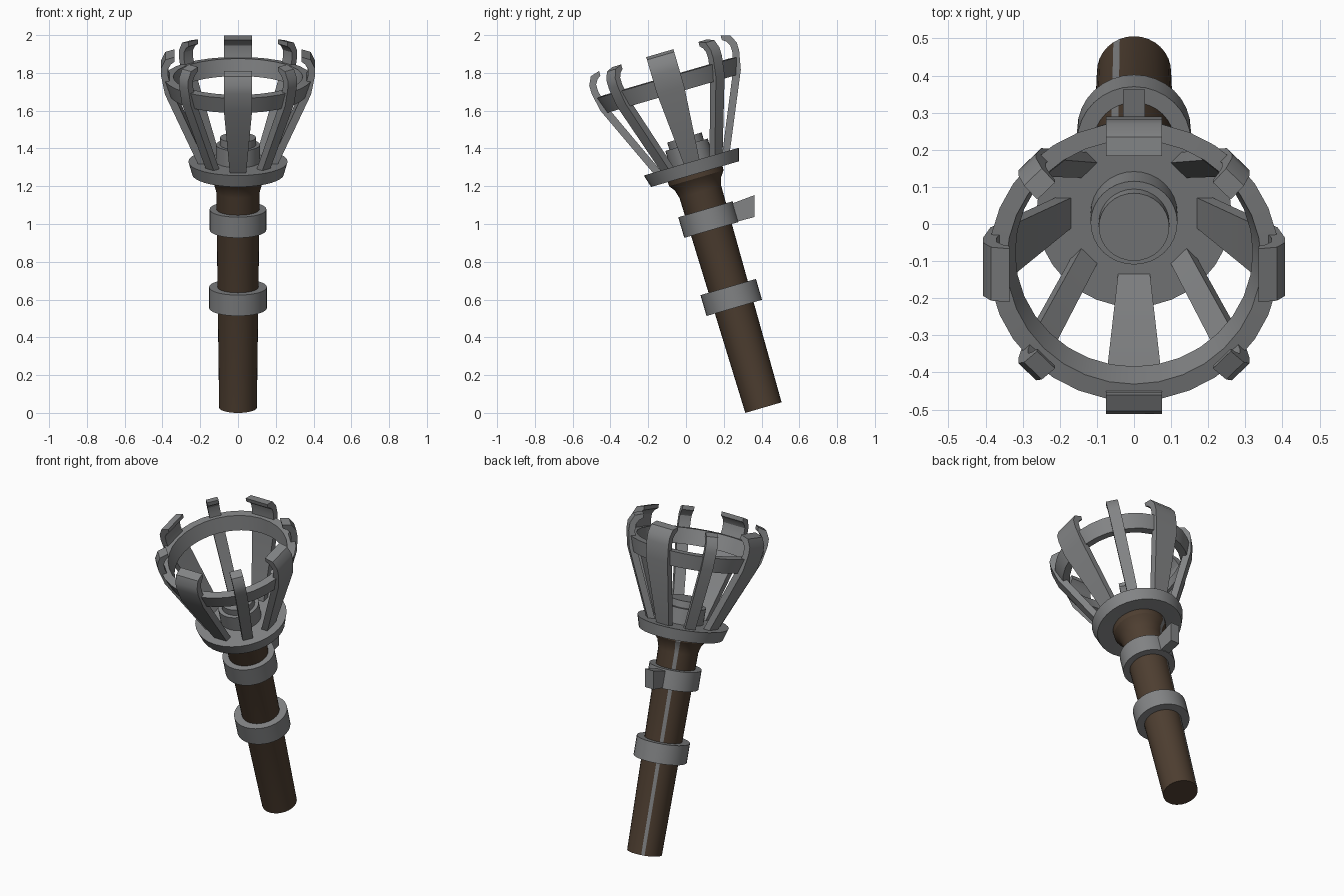
import bpy, bmesh, math
from mathutils import Matrix

if "Cube" in bpy.data.objects:
    bpy.data.objects.remove(bpy.data.objects["Cube"])

# Everything is built upright along z, then leaned forward about the handle foot
LEAN = Matrix.Translation((0, 0.41, 0.028)) @ Matrix.Rotation(math.radians(16.3), 4, 'X')
SEG = 32


def material(name, rgb):
    m = bpy.data.materials.new(name)
    m.diffuse_color = (*rgb, 1)
    m.use_nodes = True
    m.node_tree.nodes["Principled BSDF"].inputs["Base Color"].default_value = m.diffuse_color
    return m


METAL = material("grey metal", (0.225, 0.23, 0.235))
WOOD = material("brown wood", (0.075, 0.048, 0.03))


def finish(name, bm, mats, matrix=LEAN):
    bmesh.ops.recalc_face_normals(bm, faces=bm.faces)
    me = bpy.data.meshes.new(name)
    bm.to_mesh(me)
    bm.free()
    me.transform(matrix)
    for m in mats:
        me.materials.append(m)
    ob = bpy.data.objects.new(name, me)
    bpy.context.collection.objects.link(ob)
    bpy.ops.object.select_all(action='DESELECT')
    ob.select_set(True)
    bpy.context.view_layer.objects.active = ob
    bpy.ops.object.shade_smooth_by_angle(angle=math.radians(30))
    return ob


def lathe(name, profile, mats, closed=False, stripe=None):
    """Spin (radius, height) points; open profiles get end caps."""
    bm = bmesh.new()
    rings = []
    for r, z in profile:
        rings.append([bm.verts.new((r * math.cos(2 * math.pi * i / SEG),
                                    r * math.sin(2 * math.pi * i / SEG), z))
                      for i in range(SEG)])
    pairs = list(zip(rings, rings[1:]))
    if closed:
        pairs.append((rings[-1], rings[0]))
    else:
        bm.faces.new(rings[0])
        bm.faces.new(rings[-1])
    for a, b in pairs:
        for i in range(SEG):
            j = (i + 1) % SEG
            f = bm.faces.new((a[i], a[j], b[j], b[i]))
            if i == stripe:
                f.material_index = 1
    return finish(name, bm, mats)


# Wooden handle with a narrow grey seam down the back
lathe("handle", [(0.10, 0), (0.115, 1.19), (0.128, 1.235), (0.15, 1.265), (0.152, 1.31)],
      [WOOD, METAL], stripe=10)

# Two metal collars on the handle
for name, r, z0, z1 in (("lower_collar", 0.153, 0.55, 0.665),
                        ("upper_collar", 0.15, 0.98, 1.094)):
    lathe(name, [(0.1, z0), (r, z0), (r, z1), (0.1, z1)], [METAL], closed=True)

# Dish at the foot of the basket, and the stepped holder standing in it
lathe("dish", [(0.13, 1.30), (0.225, 1.288), (0.243, 1.288), (0.263, 1.357)], [METAL])
lathe("holder", [(0.117, 1.34), (0.117, 1.45), (0.095, 1.45), (0.095, 1.49)], [METAL])

# Basket band
lathe("basket_band", [(0.362, 1.73), (0.392, 1.82), (0.343, 1.825), (0.32, 1.735)],
      [METAL], closed=True)

# Basket prongs: outer r, z, inner r, z and how far along the width taper
SECTIONS = [(0.205, 1.34, 0.165, 1.345, 0), (0.387, 1.75, 0.345, 1.755, 1),
            (0.407, 1.85, 0.37, 1.85, 1), (0.407, 1.895, 0.37, 1.89, 1),
            (0.385, 1.94, 0.355, 1.915, 1), (0.335, 1.955, 0.335, 1.93, 1)]


def prong(name, angle, w_base, w_top):
    bm = bmesh.new()
    loops = []
    for ro, zo, ri, zi, t in SECTIONS:
        w = w_base + (w_top - w_base) * t
        loops.append([bm.verts.new(c) for c in
                      ((-w, ro, zo), (w, ro, zo), (w, ri, zi), (-w, ri, zi))])
    for a, b in zip(loops, loops[1:]):
        for i in range(4):
            j = (i + 1) % 4
            bm.faces.new((a[i], a[j], b[j], b[i]))
    bm.faces.new(loops[0])
    bm.faces.new(loops[-1])
    finish(name, bm, [METAL], LEAN @ Matrix.Rotation(angle, 4, 'Z'))


for k in range(8):
    if k % 2:
        prong(f"narrow_prong_{k}", k * math.pi / 4, 0.03, 0.034)
    else:
        prong(f"wide_prong_{k}", k * math.pi / 4, 0.042, 0.075)

# Wall bracket: side profile (y, z) extruded across x, with an upright back face
bm = bmesh.new()
sides = [[bm.verts.new((x, y, z)) for y, z in
          ((0.2, 1.092), (0.363, 1.153), (0.363, 1.037), (0.2, 0.994))]
         for x in (-0.03, 0.03)]
for s in sides:
    bm.faces.new(s)
for i in range(4):
    j = (i + 1) % 4
    bm.faces.new((sides[0][i], sides[0][j], sides[1][j], sides[1][i]))
finish("wall_bracket", bm, [METAL], Matrix.Identity(4))
